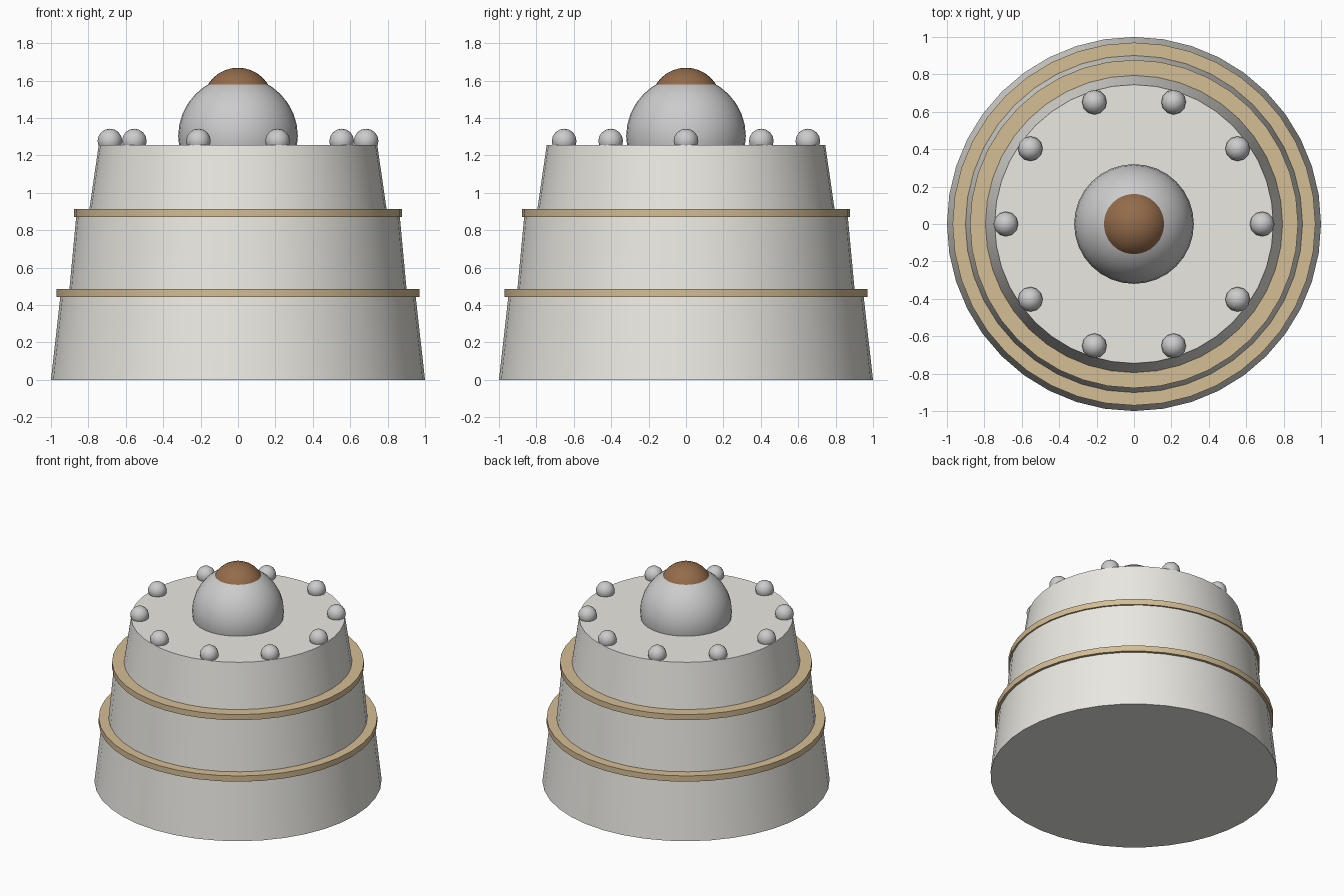
import bpy
from math import sin, cos, tau, radians

if "Cube" in bpy.data.objects:
    bpy.data.objects.remove(bpy.data.objects["Cube"])


def material(name, rgb):
    m = bpy.data.materials.new(name)
    m.diffuse_color = (*rgb, 1)
    m.use_nodes = True
    m.node_tree.nodes["Principled BSDF"].inputs["Base Color"].default_value = m.diffuse_color
    return m


stone = material("pale_stone", (0.82, 0.81, 0.76))
tan = material("tan_trim", (0.66, 0.51, 0.30))
brown = material("brown_cap", (0.30, 0.15, 0.07))


def finish(name, mat):
    ob = bpy.context.object
    ob.name = name
    if mat:
        ob.data.materials.append(mat)
    bpy.ops.object.shade_smooth_by_angle(angle=radians(40))
    return ob


def frustum(name, r0, r1, z0, z1, mat):
    bpy.ops.mesh.primitive_cone_add(vertices=40, radius1=r0, radius2=r1,
                                    depth=z1 - z0, location=(0, 0, (z0 + z1) / 2))
    return finish(name, mat)


def ball(name, r, loc, seg, rings, mat=None):
    bpy.ops.mesh.primitive_uv_sphere_add(segments=seg, ring_count=rings,
                                         radius=r, location=loc)
    return finish(name, mat)


# Three stepped, tapering tiers
frustum("lower_tier", 1.0, 0.95, 0.0, 0.445, stone)
frustum("middle_tier", 0.905, 0.865, 0.445, 0.875, stone)
frustum("upper_tier", 0.80, 0.745, 0.875, 1.255, stone)

# Trim bands on the tier joints
frustum("lower_band", 0.97, 0.97, 0.443, 0.487, tan)
frustum("upper_band", 0.877, 0.877, 0.872, 0.915, tan)

# Central dome with a smaller cap bulging from its top
ball("dome", 0.32, (0, 0, 1.303), 32, 16)
ball("dome_cap", 0.189, (0, 0, 1.48), 32, 16, brown)

# Ring of small studs on the top rim
for i in range(10):
    a = tau * i / 10
    ball(f"rim_stud_{i + 1}", 0.066, (0.685 * cos(a), 0.685 * sin(a), 1.277), 12, 8)
